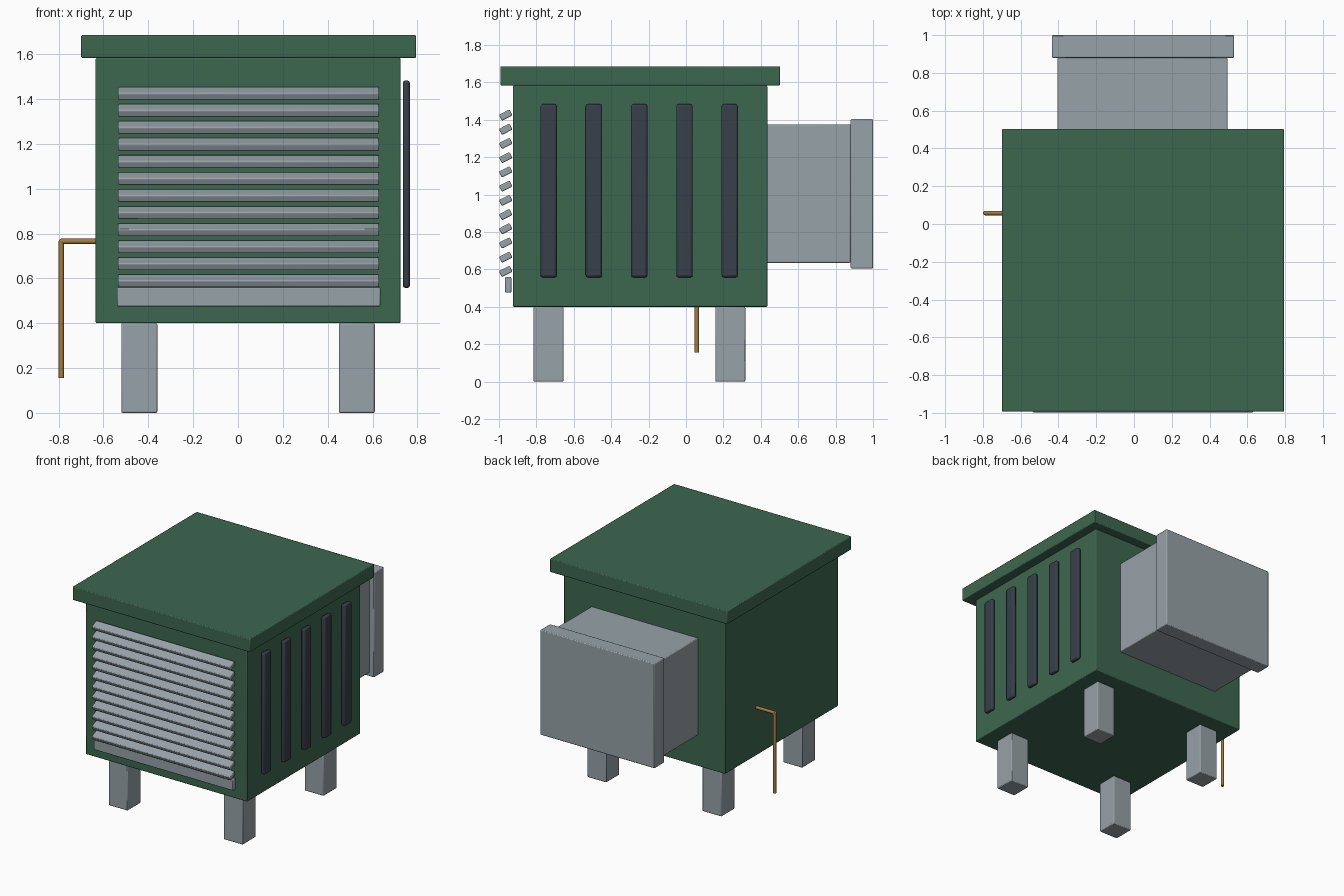
import bpy
import math

if "Cube" in bpy.data.objects:
    bpy.data.objects.remove(bpy.data.objects["Cube"], do_unlink=True)


def material(name, colour):
    mat = bpy.data.materials.new(name)
    mat.use_nodes = True
    rgba = (*colour, 1)
    mat.diffuse_color = rgba
    mat.node_tree.nodes["Principled BSDF"].inputs["Base Color"].default_value = rgba
    return mat


green = material("green paint", (0.046, 0.135, 0.08))
grey = material("grey metal", (0.31, 0.36, 0.39))
dark = material("dark slot", (0.039, 0.05, 0.065))
copper = material("copper", (0.36, 0.2, 0.05))


def box(name, x, y, z, mat, bevel=0.006, tilt=0):
    """Bevelled box from its (low, high) range on each axis, tilted about x."""
    ranges = (x, y, z)
    bpy.ops.mesh.primitive_cube_add(size=1, location=[(a + b) / 2 for a, b in ranges])
    obj = bpy.context.object
    obj.name = name
    obj.scale = [b - a for a, b in ranges]
    bpy.ops.object.transform_apply(location=False, rotation=False, scale=True)
    obj.rotation_euler.x = tilt
    obj.data.materials.append(mat)
    mod = obj.modifiers.new("Edge bevel", "BEVEL")
    mod.width = bevel
    mod.segments = 2
    bpy.ops.object.shade_smooth_by_angle(angle=math.radians(30))
    return obj


def rod(name, location, length, rotation=(0, 0, 0)):
    bpy.ops.mesh.primitive_cylinder_add(vertices=12, radius=0.012, depth=length,
                                        location=location, rotation=rotation)
    obj = bpy.context.object
    obj.name = name
    obj.data.materials.append(copper)
    bpy.ops.object.shade_smooth_by_angle(angle=math.radians(40))


# Cabinet and overhanging lid
box("cabinet", (-0.635, 0.725), (-0.925, 0.435), (0.4, 1.583), green)
box("lid", (-0.7, 0.795), (-0.993, 0.503), (1.583, 1.685), green)

# Four square legs
for side, x in (("right", -0.44), ("left", 0.53)):
    for end, y in (("front", -0.735), ("back", 0.237)):
        box(f"{end}_{side}_leg", (x - 0.08, x + 0.08), (y - 0.08, y + 0.08), (0, 0.4), grey)

# Rear duct and its flange
box("duct", (-0.405, 0.495), (0.41, 0.88), (0.635, 1.375), grey)
box("duct_flange", (-0.435, 0.53), (0.88, 1.0), (0.605, 1.403), grey)

# Tilted louvre slats and the sill under them
for i in range(12):
    z = 1.425 - 0.076 * i
    box(f"louvre_slat_{i + 1}", (-0.535, 0.63), (-0.996, -0.932), (z - 0.018, z + 0.018),
        grey, 0.006, math.radians(27))
box("louvre_sill", (-0.54, 0.635), (-0.967, -0.934), (0.475, 0.56), grey)

# Upright vent strips on the left side
for i in range(5):
    y = -0.734 + 0.242 * i
    box(f"side_vent_{i + 1}", (0.735, 0.767), (y - 0.044, y + 0.044), (0.557, 1.483), dark, 0.012)

# Drain pipe
rod("drain_pipe_arm", (-0.7, 0.058, 0.765), 0.18, (0, math.pi / 2, 0))
rod("drain_pipe_drop", (-0.788, 0.058, 0.46), 0.61)
bpy.ops.mesh.primitive_uv_sphere_add(segments=12, ring_count=6, radius=0.012,
                                     location=(-0.788, 0.058, 0.765))
elbow = bpy.context.object
elbow.name = "drain_pipe_elbow"
elbow.data.materials.append(copper)
bpy.ops.object.shade_smooth()
